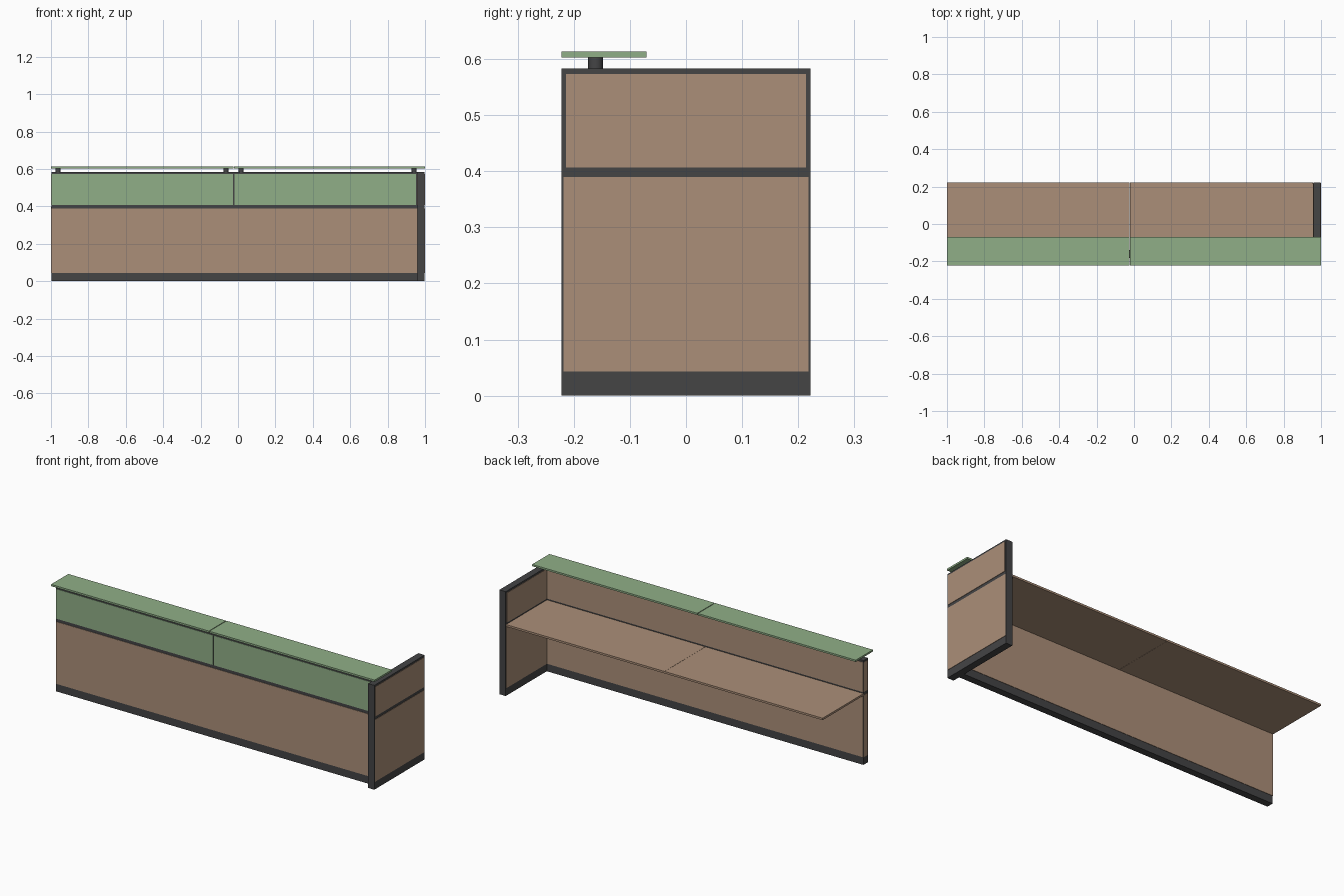
import bpy, bmesh

if "Cube" in bpy.data.objects:
    bpy.data.objects.remove(bpy.data.objects["Cube"])


def mat(name, col):
    m = bpy.data.materials.new(name)
    m.diffuse_color = (*col, 1)
    m.use_nodes = True
    m.node_tree.nodes["Principled BSDF"].inputs["Base Color"].default_value = m.diffuse_color
    return m


TAN = mat("tan_wood", (0.41, 0.275, 0.19))
GREEN = mat("soft_green", (0.28, 0.43, 0.245))
DARK = mat("dark_grey", (0.058, 0.058, 0.06))


def finish(name, bm, material):
    me = bpy.data.meshes.new(name)
    bm.to_mesh(me)
    bm.free()
    me.materials.append(material)
    ob = bpy.data.objects.new(name, me)
    bpy.context.collection.objects.link(ob)
    return ob


def box(name, x, y, z, material):
    """Box from (min, max) ranges on each axis."""
    bm = bmesh.new()
    bmesh.ops.create_cube(bm, size=1)
    for v in bm.verts:
        for i, r in enumerate((x, y, z)):
            v.co[i] = r[0] if v.co[i] < 0 else r[1]
    return finish(name, bm, material)


P = 0.002                 # how far panels stand off the frame
FY, BY = -0.182, -0.139   # front wall faces
XE = 0.957                # inner face of the end wall
SEAM = -0.023             # joint between the two units
LOW, HIGH = (0.043, 0.39), (0.407, 0.573)
units = (("left", -1 + P, SEAM - 0.003), ("right", SEAM + 0.003, XE - 0.006))

# Front wall: dark core with cladding panels
box("front_wall_frame", (-1 + P, XE + P), (FY + P, BY - P), (0, 0.583), DARK)
box("front_lower_panel", (-1 + P, XE), (FY, FY + 0.01), LOW, TAN)
for side, x0, x1 in units:
    box("front_upper_panel_" + side, (x0, x1), (FY, FY + 0.01), HIGH, GREEN)

# Inner face and open left end of the front wall
for label, z in (("lower", LOW), ("upper", HIGH)):
    box("inner_%s_panel" % label, (-1 + P, XE), (BY - 0.01, BY), z, TAN)
    box("left_cap_%s_panel" % label, (-1, -1 + 0.01),
        (FY + 0.006, BY - 0.006), z, TAN)

# End wall: dark frame with panels on both faces
box("end_wall_frame", (XE + P, 1 - P), (-0.222, 0.222), (0, 0.583), DARK)
for label, z, edge in (("lower", LOW, 0.004), ("upper", HIGH, 0.008)):
    y = (-0.222 + edge, 0.222 - edge)
    box("end_outer_%s_panel" % label, (0.99, 1), y, z, TAN)
    box("end_inner_%s_panel" % label, (XE, XE + 0.01), y, z, TAN)

# Desk tops
for side, x0, x1 in (("left", -1, SEAM - 0.0005), ("right", SEAM + 0.0005, XE)):
    box("desk_top_" + side, (x0, x1), (BY, 0.222), (0.389, 0.4), TAN)

# Counter shelves
for side, x0, x1 in (("left", -1, SEAM - 0.002), ("right", SEAM + 0.002, 1)):
    box("counter_shelf_" + side, (x0, x1), (-0.222, -0.07), (0.603, 0.613), GREEN)

# Round posts that carry the shelves
for i, x in enumerate((-0.962, -0.064, 0.017, 0.942)):
    bm = bmesh.new()
    bmesh.ops.create_cone(bm, cap_ends=True, segments=24,
                          radius1=0.0133, radius2=0.0133, depth=0.022)
    ob = finish("shelf_post_%d" % (i + 1), bm, DARK)
    ob.location = (x, -0.161, 0.593)
    for p in ob.data.polygons:
        p.use_smooth = abs(p.normal.z) < 0.5
    ob.data.set_sharp_from_angle(angle=0.7)
